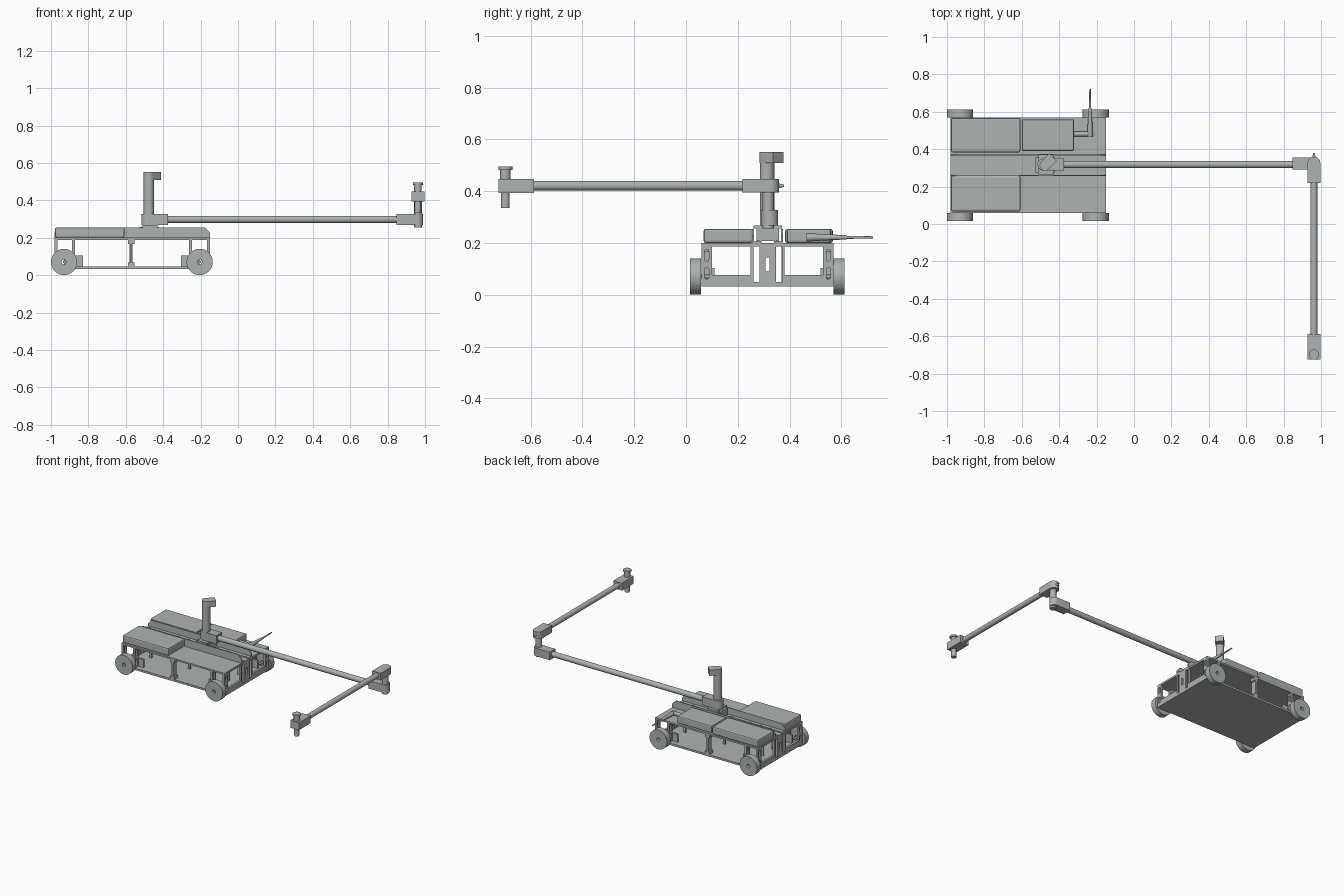
import bpy, math
from mathutils import Matrix, Vector

cube = bpy.data.objects.get("Cube")
if cube:
    bpy.data.objects.remove(cube, do_unlink=True)

grey = bpy.data.materials.new("light_grey_metal")
grey.use_nodes = True
tone = (0.42, 0.45, 0.44, 1)
grey.diffuse_color = tone
grey.node_tree.nodes["Principled BSDF"].inputs["Base Color"].default_value = tone

R = math.radians(90)
FLAT, FACE_X, FACE_Y = (0, 0, 0), (R, 0, R), (R, 0, 0)


def finish(ob, name, bevel=0):
    ob.name = name
    ob.data.materials.clear()
    ob.data.materials.append(grey)
    bpy.ops.object.select_all(action='DESELECT')
    ob.select_set(True)
    bpy.context.view_layer.objects.active = ob
    if bevel:
        mod = ob.modifiers.new("bevel", 'BEVEL')
        mod.width, mod.segments = bevel, 2
    else:
        bpy.ops.object.shade_smooth_by_angle(angle=math.radians(35))
    return ob


def box(name, x, y, z, bevel=0):
    """Box from its (low, high) range on each axis."""
    bpy.ops.mesh.primitive_cube_add(size=1)
    ob = bpy.context.object
    lo, hi = Vector((x[0], y[0], z[0])), Vector((x[1], y[1], z[1]))
    ob.data.transform(Matrix.Translation((lo + hi) / 2) @ Matrix.Diagonal((*(hi - lo), 1)))
    return finish(ob, name, bevel)


def rod(name, a, b, r1, r2=None, bevel=0):
    """Round bar or cone from point a to point b."""
    a, b = Vector(a), Vector(b)
    bpy.ops.mesh.primitive_cone_add(vertices=32, radius1=r1, radius2=r1 if r2 is None else r2,
                                    depth=(b - a).length)
    ob = bpy.context.object
    ob.data.transform(Matrix.Translation((a + b) / 2) @ (b - a).to_track_quat('Z', 'Y').to_matrix().to_4x4())
    return finish(ob, name, bevel)


def plate(name, outlines, thick, loc, rot):
    """Flat plate from an outline followed by its holes."""
    cu = bpy.data.curves.new(name, 'CURVE')
    cu.dimensions, cu.fill_mode, cu.extrude = '2D', 'BOTH', thick / 2
    for pts in outlines:
        sp = cu.splines.new('POLY')
        sp.points.add(len(pts) - 1)
        for p, (u, v) in zip(sp.points, pts):
            p.co = (u, v, 0, 1)
        sp.use_cyclic_u = True
    tmp = bpy.data.objects.new(name, cu)
    me = bpy.data.meshes.new_from_object(tmp)
    bpy.data.objects.remove(tmp)
    ob = bpy.data.objects.new(name, me)
    bpy.context.collection.objects.link(ob)
    ob.location, ob.rotation_euler = loc, rot
    return finish(ob, name)


def rect(u0, u1, v0, v1):
    return [(u0, v0), (u1, v0), (u1, v1), (u0, v1)]


def slot(u, v0, v1, r):
    """Upright slot with rounded ends."""
    arc = [i * math.pi / 8 for i in range(9)]
    return ([(u + r * math.cos(t), v1 - r + r * math.sin(t)) for t in arc]
            + [(u - r * math.cos(t), v0 + r - r * math.sin(t)) for t in arc])


def joint_block(name, x, y, z0, z1, length, half, angle):
    """Clamp block, rounded about the joint at (x, y), running along its local x axis."""
    arc = [R + i * math.pi / 12 for i in range(13)]
    pts = [(half * math.cos(t), half * math.sin(t)) for t in arc] + [(length, -half), (length, half)]
    return plate(name, [pts], z1 - z0, (x, y, (z0 + z1) / 2), (0, 0, angle))


X0, X1, Y0, Y1 = -0.98, -0.15, 0.06, 0.57
YM = (Y0 + Y1) / 2

# Chassis floor and deck
box("floor_plate", (X0, X1), (Y0, Y1), (0.032, 0.046))
box("deck_plate", (X0, X1), (Y0, Y1), (0.188, 0.2))

# End frames with windows and slots
w = Y1 - Y0
holes = [rect(0.04, 0.19, 0.076, 0.186), rect(w - 0.19, w - 0.04, 0.076, 0.186),
         rect(0.2, 0.223, 0.05, 0.186), rect(w - 0.223, w - 0.2, 0.05, 0.186),
         slot(w / 2, 0.09, 0.145, 0.008)]
for u in (0.02, w - 0.02):
    holes += [slot(u, 0.06, 0.105, 0.008), slot(u, 0.13, 0.175, 0.008)]
for name, x in (("right_end_frame", X0 + 0.008), ("left_end_frame", X1 - 0.008)):
    plate(name, [rect(0, w, 0.032, 0.2)] + holes, 0.016, (x, Y0, 0), FACE_X)

# Side posts and the wheel brackets beside them
for side, ya, yb, s in (("front", Y0, Y0 + 0.04, 1), ("back", Y1 - 0.04, Y1, -1)):
    for end, x in (("right", -0.88), ("left", -0.255)):
        plate(f"{side}_{end}_post", [rect(0, 0.04, 0.046, 0.188), slot(0.02, 0.06, 0.105, 0.008),
              slot(0.02, 0.13, 0.175, 0.008)], 0.016, (x, ya, 0), FACE_X)
        yt = Y0 + 0.045 if s > 0 else Y1 - 0.045
        box(f"{side}_{end}_tab", (x - 0.05, x + 0.05), (yt - 0.006, yt + 0.006), (0.046, 0.104))
    box(f"{side}_middle_post", (-0.576, -0.566), (ya, yb), (0.046, 0.188))
    for z in (0.046, 0.166):
        box(f"{side}_middle_post_cap", (-0.588, -0.554), (ya, yb), (z, z + 0.022))

# Inner posts below the rails
for x in (-0.88, -0.571, -0.255):
    for y in (0.256, 0.374):
        box("inner_post", (x - 0.008, x + 0.008), (y - 0.005, y + 0.005), (0.046, 0.188))

# Wheels with axles and open hubs
for end, x in (("right", -0.93), ("left", -0.205)):
    for side, ya, yb, out in (("front", 0.016, 0.058, -1), ("back", 0.57, 0.612, 1)):
        disc = [(0.07 * math.cos(t), 0.07 * math.sin(t)) for t in (i * math.pi / 20 for i in range(40))]
        hub = [(u * 0.18, v * 0.18) for u, v in disc]
        wheel = plate(f"{side}_{end}_wheel", [disc, hub], yb - ya, (x, (ya + yb) / 2, 0.0705), FACE_Y)
        mod = wheel.modifiers.new("bevel", 'BEVEL')
        mod.width, mod.segments, mod.angle_limit = 0.006, 2, math.radians(60)
        rod(f"{side}_{end}_axle", (x, ya + 0.008, 0.0705), (x, (Y0 + 0.04) if out < 0 else (Y1 - 0.04), 0.0705), 0.007)

# Equipment boxes on the deck
box("front_battery_box", (-0.978, -0.607), (0.068, 0.258), (0.2, 0.255), 0.009)
box("back_battery_box", (-0.978, -0.607), (0.383, 0.567), (0.2, 0.255), 0.009)
box("control_box", (-0.6, -0.32), (0.39, 0.56), (0.2, 0.255), 0.009)

# Antenna with elbow
rod("antenna_base", (-0.32, 0.481, 0.222), (-0.235, 0.481, 0.222), 0.014)
rod("antenna_elbow", (-0.235, 0.465, 0.222), (-0.235, 0.49, 0.222), 0.016)
rod("antenna_sleeve", (-0.235, 0.48, 0.222), (-0.235, 0.62, 0.222), 0.015, 0.008)
rod("antenna_tip", (-0.235, 0.62, 0.222), (-0.235, 0.722, 0.222), 0.006, 0.004)

# Angle rails with riveted flanges
c, L = 0.028, X1 - X0
web = [(0, 0), (L, 0), (L, 0.055 - c), (L - c, 0.055), (c, 0.055), (0, 0.055 - c)]
for side, s in (("front", -1), ("back", 1)):
    y = YM + s * 0.056
    plate(f"{side}_rail_web", [web], 0.007, (X0, y, 0.2), FACE_Y)
    box(f"{side}_rail_flange", (X0, X1), sorted((y, y - s * 0.032)), (0.2, 0.207))
    for i in range(11):
        x = X0 + 0.025 + i * 0.078
        rod(f"{side}_rail_rivet", (x, y - s * 0.02, 0.205), (x, y - s * 0.02, 0.209), 0.005)

# Arm mount and column
CX, CY = -0.476, 0.316
box("arm_carriage", (CX - 0.05, CX + 0.05), (CY - 0.043, CY + 0.043), (0.207, 0.258))
box("carriage_top", (CX - 0.035, CX + 0.045), (CY - 0.055, CY + 0.055), (0.256, 0.268))
rod("column", (CX, CY - 0.003, 0.26), (CX, CY - 0.003, 0.55), 0.028)
joint_block("column_head", CX, CY - 0.003, 0.51, 0.552, 0.062, 0.0285, R / 2)

# First arm
joint_block("shoulder_block", CX - 0.008, CY + 0.002, 0.268, 0.328, 0.109, 0.032, 0)
rod("upper_arm_tube", (-0.38, 0.318, 0.298), (0.86, 0.318, 0.298), 0.0195)
EX, EY = 0.962, 0.324
joint_block("elbow_lower_block", EX - 0.004, EY, 0.268, 0.327, 0.11, 0.032, 2 * R)

# Elbow shaft and second arm
rod("elbow_shaft", (EX, EY - 0.006, 0.256), (EX, EY - 0.006, 0.42), 0.022)
joint_block("elbow_upper_block", EX, EY + 0.002, 0.395, 0.447, 0.108, 0.034, -R)
rod("elbow_nub", (EX, EY + 0.03, 0.421), (EX, EY + 0.055, 0.421), 0.01, 0.004)
rod("forearm_tube", (EX, 0.23, 0.421), (EX, -0.6, 0.421), 0.0185)

# Wrist with spool and tool
WY = -0.698
box("wrist_block", (0.928, 0.997), (-0.724, -0.588), (0.393, 0.447))
rod("wrist_spool_neck", (EX, WY, 0.44), (EX, WY, 0.485), 0.02)
rod("wrist_spool_flange", (EX, WY, 0.483), (EX, WY, 0.496), 0.027)
rod("tool_tip", (EX, WY, 0.336), (EX, WY, 0.4), 0.017)
